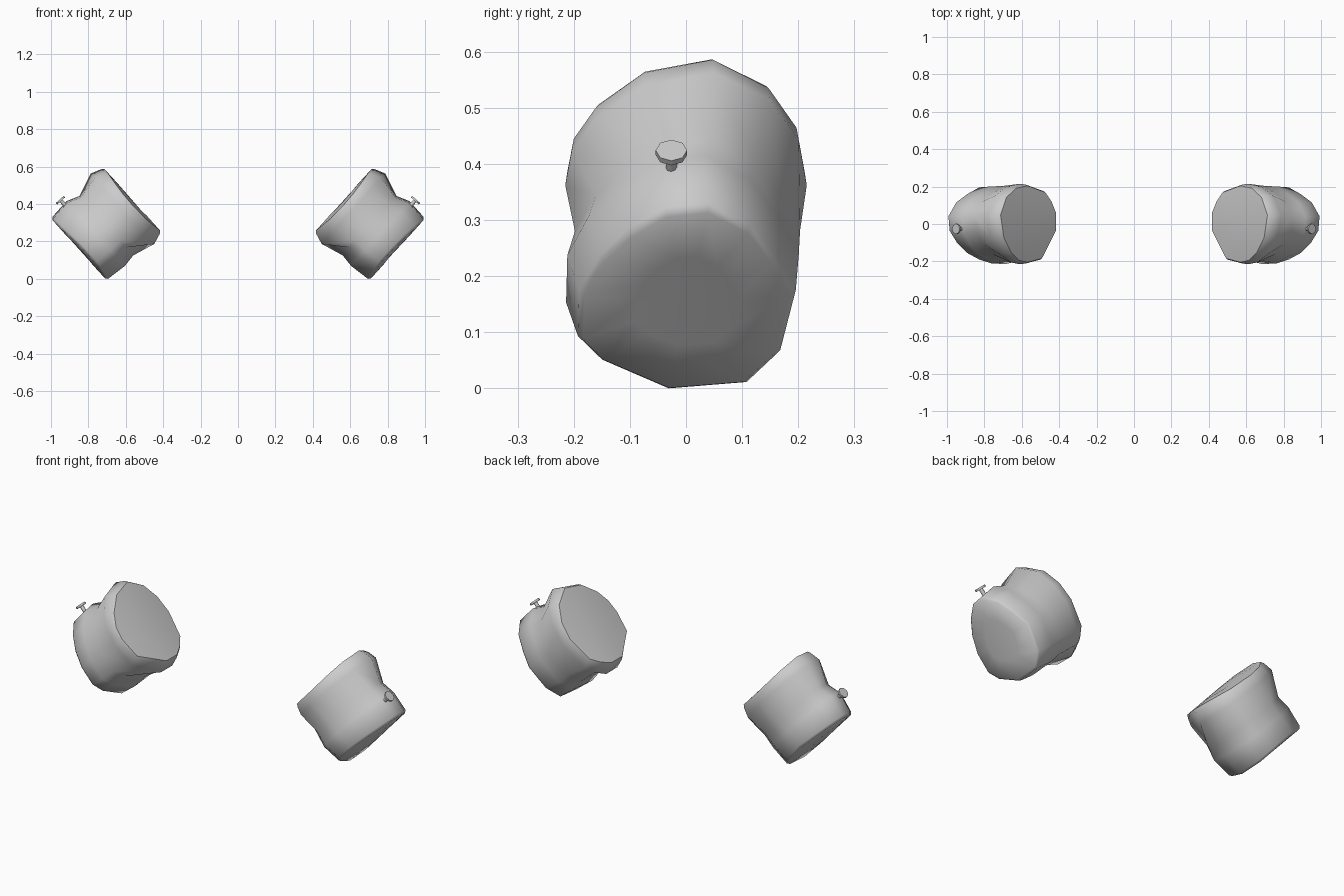
import bpy, bmesh, math
from mathutils import Vector

if "Cube" in bpy.data.objects:
    bpy.data.objects.remove(bpy.data.objects["Cube"])

gray = bpy.data.materials.new("light_gray")
gray.use_nodes = True
gray.diffuse_color = (0.6, 0.6, 0.6, 1)
gray.node_tree.nodes["Principled BSDF"].inputs["Base Color"].default_value = (0.6, 0.6, 0.6, 1)

# Cuff frame: centre of the inner end, axis towards the hand, and the "up" across it
START = Vector((0.567, 0, 0.4165))
AXIS = Vector((0.743, 0, -0.67)).normalized()
UP = Vector((0.67, 0, 0.743)).normalized()

# Uneven cross-sections as (y, up)
UPPER = [(.048, .229), (.147, .171), (.197, .085), (.211, -.012), (.174, -.150), (.125, -.192),
         (.061, -.224), (-.035, -.224), (-.19, -.124), (-.211, -.012), (-.2, .06),
         (-.16, .128), (-.075, .2)]
LOWER = [(.04, .207), (.112, .153), (.155, .075), (.19, -.01), (.163, -.145), (.105, -.211),
         (-.03, -.221), (-.145, -.164), (-.187, -.116), (-.185, -.012), (-.15, .075),
         (-.1, .143), (-.035, .197)]
KNOB = [(math.sin(i * math.pi / 4), math.cos(i * math.pi / 4)) for i in range(8)]


def loft(name, rings, side):
    """Skin a list of point rings, cap both ends, flip x for the right side."""
    bm = bmesh.new()
    loops = [[bm.verts.new((p.x * side, p.y, p.z)) for p in ring] for ring in rings]
    n = len(loops[0])
    for a, b in zip(loops, loops[1:]):
        for i in range(n):
            j = (i + 1) % n
            bm.faces.new((a[i], a[j], b[j], b[i]))
    bm.faces.new(loops[0])
    bm.faces.new(loops[-1])
    bmesh.ops.recalc_face_normals(bm, faces=bm.faces)
    mesh = bpy.data.meshes.new(name)
    bm.to_mesh(mesh)
    bm.free()
    mesh.materials.append(gray)
    obj = bpy.data.objects.new(name, mesh)
    bpy.context.collection.objects.link(obj)
    bpy.ops.object.select_all(action='DESELECT')
    obj.select_set(True)
    bpy.context.view_layer.objects.active = obj
    bpy.ops.object.shade_smooth_by_angle(angle=math.radians(50))


def section(outline, along, sy, su, dy=0.0, du=0.0, dome=0.0):
    """Cross-section at a distance along the axis; dome bends it along the axis at the sides."""
    ring = []
    for y, u in outline:
        y, u = y * sy + dy, u * su + du
        ring.append(START + AXIS * (along + dome * y * y) + UP * u + Vector((0, y, 0)))
    return ring


def disc(height, radius):
    """Knob ring at a height above the cuff axis."""
    centre = START + AXIS * 0.281 + UP * height + Vector((0, -0.026, 0))
    return [centre + Vector((0, y * radius, 0)) + AXIS * (a * radius) for y, a in KNOB]


for side, label in ((1, "left"), (-1, "right")):
    # Cuff: domed inner end, flared forearm half, pinched seam, wrist half, domed outer end
    loft(label + "_cuff", [
        section(UPPER, -0.006, 0.5, 0.5, dome=0.45),
        section(UPPER, -0.006, 0.97, 0.98, dome=0.45),
        section(UPPER, 0.008, 1.0, 1.03, dome=0.45),
        section(UPPER, 0.066, 1.02, 1.12),
        section(LOWER, 0.19, 1.07, 1.0),
        section(LOWER, 0.262, 1.10, 1.09, dy=-0.008, du=0.008),
        section(LOWER, 0.374, 1.03, 1.04, du=0.006, dome=-0.5),
        section(LOWER, 0.385, 0.98, 0.98, du=0.004, dome=-0.5),
        section(LOWER, 0.385, 0.5, 0.5, dome=-0.5)], side)
    # Small button on a stem
    loft(label + "_button_stem", [disc(0.20, 0.010), disc(0.256, 0.010)], side)
    loft(label + "_button", [disc(0.253, 0.028), disc(0.264, 0.028)], side)
